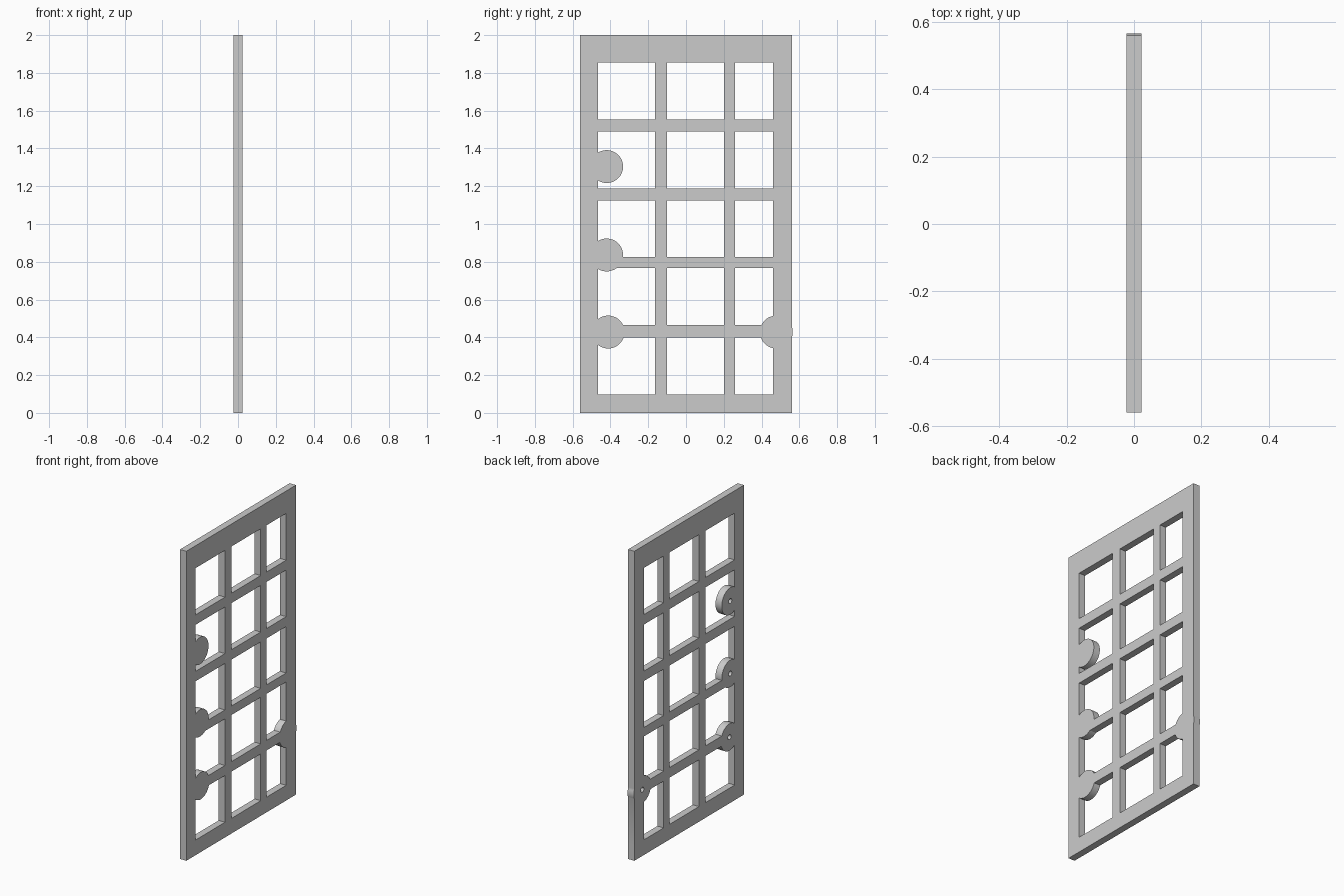
import bpy, bmesh
from mathutils import Matrix

cube = bpy.data.objects.get("Cube")
if cube:
    bpy.data.objects.remove(cube, do_unlink=True)

HALF = 0.0225  # half of the panel thickness

grey = bpy.data.materials.new("plain_grey")
grey.use_nodes = True
colour = (0.6, 0.6, 0.6, 1)
grey.diffuse_color = colour
grey.node_tree.nodes["Principled BSDF"].inputs["Base Color"].default_value = colour


def add_object(name, bm):
    bmesh.ops.recalc_face_normals(bm, faces=bm.faces)
    mesh = bpy.data.meshes.new(name)
    bm.to_mesh(mesh)
    bm.free()
    mesh.materials.append(grey)
    obj = bpy.data.objects.new(name, mesh)
    bpy.context.collection.objects.link(obj)
    return obj


def add_discs(name, spots, radius, x0, x1, sides):
    """Cylinders along x, one at each (y, z) spot."""
    bm = bmesh.new()
    for y, z in spots:
        place = Matrix.Translation(((x0 + x1) / 2, y, z)) @ Matrix.Rotation(1.5707963, 4, 'Y')
        bmesh.ops.create_cone(bm, cap_ends=True, segments=sides, radius1=radius,
                              radius2=radius, depth=x1 - x0, matrix=place)
    return add_object(name, bm)


# Lattice: grid lines alternate between solid bar and opening
ys = [-0.56, -0.465, -0.165, -0.10, 0.20, 0.26, 0.46, 0.56]
zs = [0, 0.098, 0.40, 0.465, 0.766, 0.824, 1.124, 1.188, 1.489, 1.553, 1.855, 2]
bm = bmesh.new()
grid = [[bm.verts.new((-HALF, y, z)) for z in zs] for y in ys]
for i in range(len(ys) - 1):
    for j in range(len(zs) - 1):
        if not (i % 2 and j % 2):
            bm.faces.new((grid[i][j], grid[i + 1][j], grid[i + 1][j + 1], grid[i][j + 1]))
bmesh.ops.recalc_face_normals(bm, faces=bm.faces)
new = bmesh.ops.extrude_face_region(bm, geom=bm.faces[:], use_keep_orig=True)["geom"]
bmesh.ops.translate(bm, vec=(2 * HALF, 0, 0),
                    verts=[v for v in new if isinstance(v, bmesh.types.BMVert)])
panel = add_object("lattice_panel", bm)

# Round mounting pads with blind screw holes on the -x face
spots = [(-0.42, 1.304), (-0.42, 0.836), (-0.412, 0.428), (0.478, 0.428)]
pads = add_discs("mounting_pads", spots, 0.087, -HALF, HALF, 48)
holes = add_discs("screw_holes", spots, 0.016, -HALF - 0.02, HALF - 0.015, 24)

bpy.context.view_layer.objects.active = panel
for tool, operation in ((pads, 'UNION'), (holes, 'DIFFERENCE')):
    mod = panel.modifiers.new(tool.name, 'BOOLEAN')
    mod.object, mod.operation, mod.solver = tool, operation, 'EXACT'
    bpy.ops.object.modifier_apply(modifier=mod.name)
    bpy.data.objects.remove(tool, do_unlink=True)

# Merge the flat faces and smooth only the round walls
bm = bmesh.new()
bm.from_mesh(panel.data)
bmesh.ops.remove_doubles(bm, verts=bm.verts, dist=0.0001)
bmesh.ops.recalc_face_normals(bm, faces=bm.faces)
bm.to_mesh(panel.data)
bm.free()
panel.select_set(True)
bpy.ops.object.shade_smooth_by_angle(angle=0.5)
